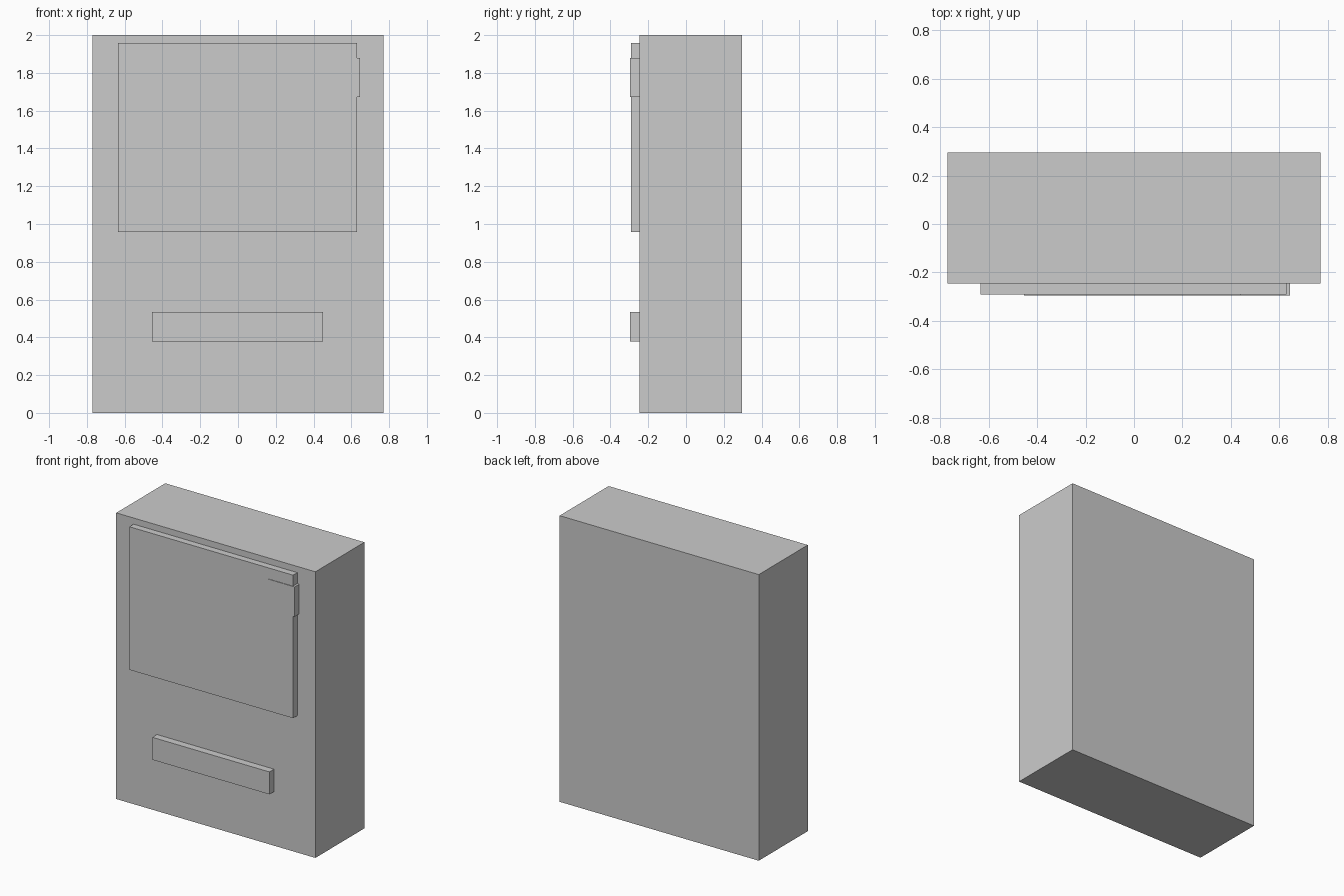
import bpy

if "Cube" in bpy.data.objects:
    bpy.data.objects.remove(bpy.data.objects["Cube"])


def box(name, x0, x1, y0, y1, z0, z1):
    """Axis-aligned box given by its extents."""
    bpy.ops.mesh.primitive_cube_add(
        size=1, location=((x0 + x1) / 2, (y0 + y1) / 2, (z0 + z1) / 2))
    ob = bpy.context.object
    ob.name = name
    ob.scale = (x1 - x0, y1 - y0, z1 - z0)
    bpy.ops.object.transform_apply(location=False, rotation=False, scale=True)
    return ob


FACE = -0.245   # front plane of the cabinet
BACK = 0.296

# Main cabinet
box("cabinet", -0.77, 0.77, FACE, BACK, 0, 2)
# Raised display window
box("display_panel", -0.635, 0.63, -0.292, FACE, 0.957, 1.957)
# Control pad, slightly proud of the window and overhanging its right edge
box("control_pad", 0.44, 0.645, -0.296, FACE, 1.672, 1.88)
# Dispensing slot cover
box("dispensing_tray", -0.455, 0.45, -0.296, FACE, 0.378, 0.535)
